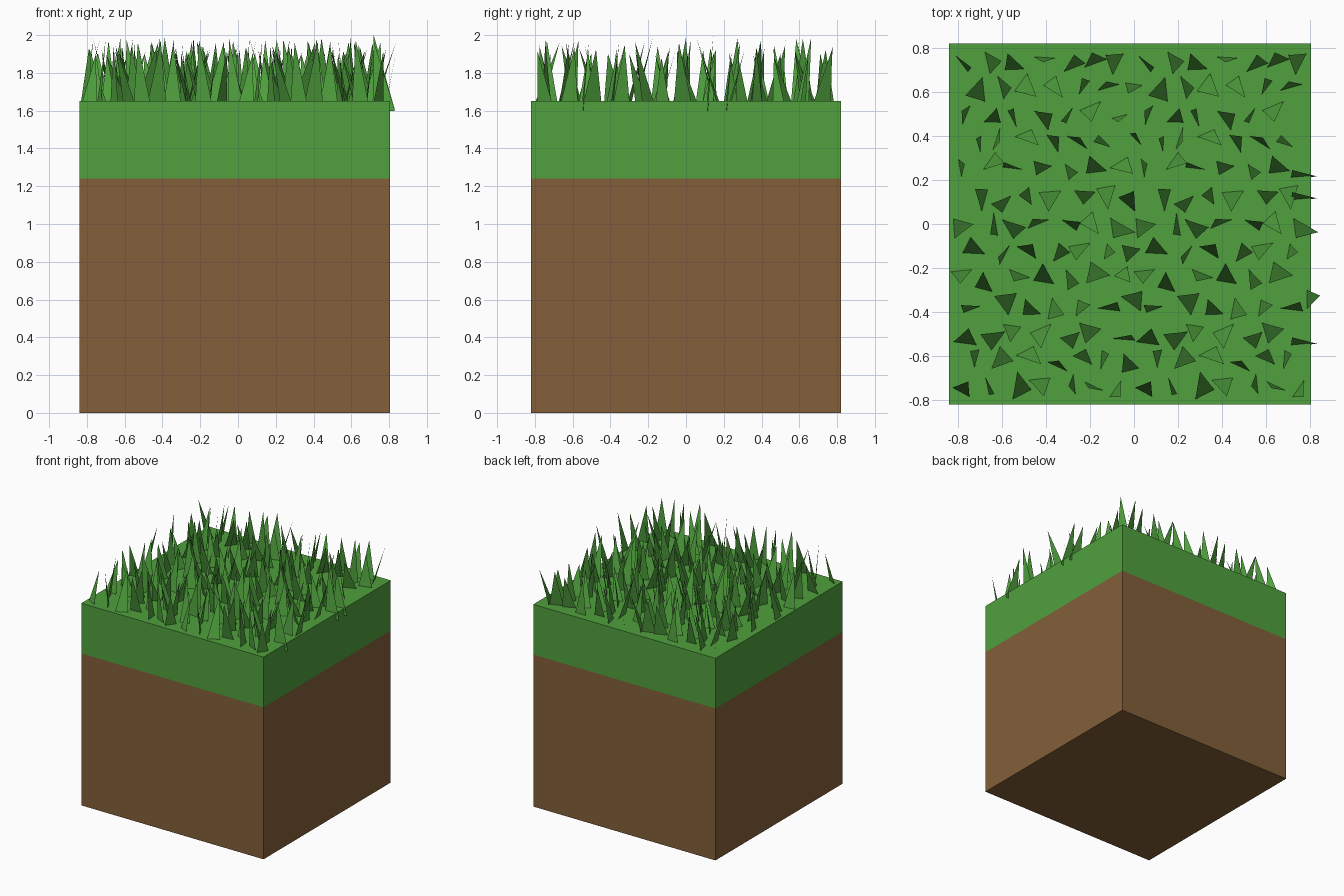
import bpy, bmesh, math, random

if "Cube" in bpy.data.objects:
    bpy.data.objects.remove(bpy.data.objects["Cube"])

random.seed(11)
X0, X1, Y = -0.84, 0.805, 0.82
Z_SOIL, Z_TOP = 1.24, 1.65


def material(name, color):
    m = bpy.data.materials.new(name)
    m.diffuse_color = (*color, 1)
    m.use_nodes = True
    m.node_tree.nodes["Principled BSDF"].inputs["Base Color"].default_value = m.diffuse_color
    return m


def finish(name, bm, mat):
    me = bpy.data.meshes.new(name)
    bm.to_mesh(me)
    bm.free()
    me.materials.append(mat)
    ob = bpy.data.objects.new(name, me)
    bpy.context.collection.objects.link(ob)
    return ob


def block(name, z0, z1, mat, open_side):
    """Box with its hidden inner face (top = 1, bottom = -1) left open."""
    bm = bmesh.new()
    bmesh.ops.create_cube(bm, size=1)
    bmesh.ops.scale(bm, verts=bm.verts, vec=(X1 - X0, 2 * Y, z1 - z0))
    bmesh.ops.translate(bm, verts=bm.verts, vec=((X0 + X1) / 2, 0, (z0 + z1) / 2))
    bm.normal_update()
    inner = [f for f in bm.faces if f.normal.z * open_side > 0.5]
    bmesh.ops.delete(bm, geom=inner, context='FACES_ONLY')
    return finish(name, bm, mat)


def blade(bm, x, y, angle, width, lean, skew, tip):
    """Single leaning triangle centred on (x, y), rooted just under the turf."""
    c, s = math.cos(angle), math.sin(angle)

    def vert(along, out, z):
        return bm.verts.new((x + c * along - s * out, y + s * along + c * out, z))

    bm.faces.new((vert(-width / 2, -lean / 2, 1.59),
                  vert(width / 2, -lean / 2, 1.60),
                  vert(skew, lean / 2, tip)))


soil = material("soil", (0.227, 0.117, 0.041))
green = material("grass", (0.08, 0.356, 0.048))

block("soil_block", 0, Z_SOIL, soil, 1)
block("turf_layer", Z_SOIL, Z_TOP, green, -1)

# Grass: one scattered patch, repeated side by side along x
bm = bmesh.new()
COLS, ROWS, SHIFT = 7, 13, 0.83
EDGE = 0.075
for i in range(COLS):
    for j in range(ROWS):
        x = X0 + EDGE - 0.01 + (i + 0.5 * (j % 2)) * SHIFT / COLS + random.uniform(-0.02, 0.02)
        y = -Y + EDGE + j * 2 * (Y - EDGE) / (ROWS - 1) + random.uniform(-0.02, 0.02)
        x = max(x, X0 + 0.06)
        y = max(-Y + 0.06, min(Y - 0.06, y))
        shape = (random.uniform(0, 2 * math.pi), random.uniform(0.085, 0.13),
                 random.uniform(0.02, 0.12), random.uniform(-0.05, 0.05),
                 random.uniform(1.88, 1.99))
        for k in range(2):
            if x + k * SHIFT < X1 - 0.035:
                blade(bm, x + k * SHIFT, y, *shape)

# Blades overhanging the right edge
blade(bm, 0.81, -0.345, 1.57, 0.10, -0.07, 0.02, 1.95)
for y, tip in ((0.23, 1.92), (0.13, 2.0), (-0.53, 1.97)):
    blade(bm, 0.77, y, 0.1, 0.12, 0.04, -0.05, tip)
finish("grass_blades", bm, green)
